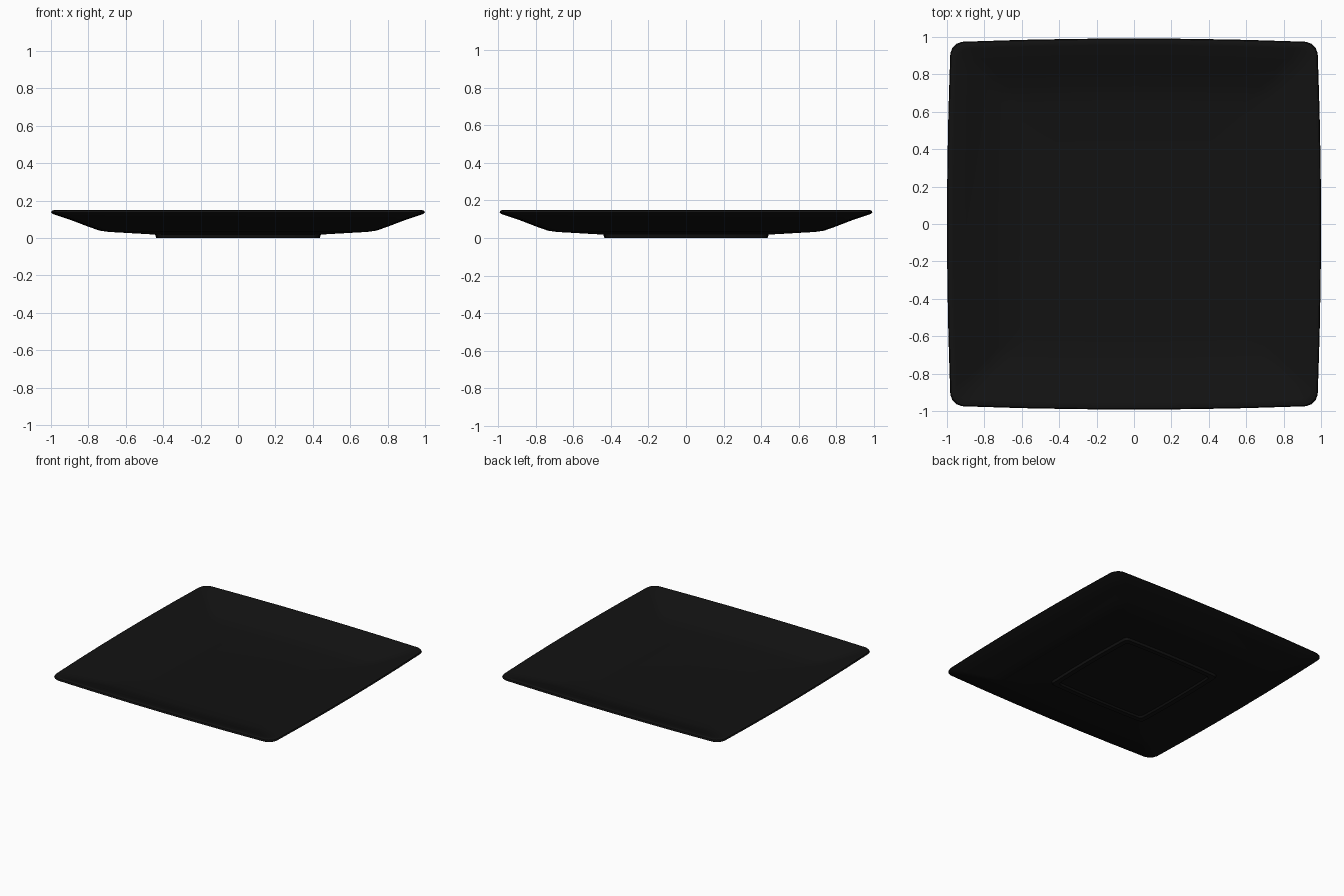
import bpy, bmesh, math

if "Cube" in bpy.data.objects:
    bpy.data.objects.remove(bpy.data.objects["Cube"])

black = bpy.data.materials.new("black_glaze")
black.diffuse_color = (0.006, 0.006, 0.006, 1)
black.use_nodes = True
black.node_tree.nodes["Principled BSDF"].inputs["Base Color"].default_value = black.diffuse_color


def outline(s, z):
    """Square ring with gently bowed sides and small rounded corners, half width s."""
    r, c = 0.075, 0.983        # corner radius, half width near the corners
    quarter = []
    for t in (-0.9, -0.6, -0.3, 0, 0.3, 0.6, 0.9):          # bowed side
        quarter.append((c + 0.017 * (1 - (t / 0.9) ** 2), t))
    for a in (10, 32, 58, 80):                              # corner
        a = math.radians(a)
        quarter.append((c - r + r * math.cos(a), c - r + r * math.sin(a)))
    ring = []
    for k in range(4):
        ca, sa = round(math.cos(k * math.pi / 2)), round(math.sin(k * math.pi / 2))
        ring += [(s * (x * ca - y * sa), s * 0.992 * (x * sa + y * ca), z) for x, y in quarter]
    return ring


def loft(name, profile):
    """Stack outlines along a (half width, height) profile and cap both ends."""
    bm = bmesh.new()
    rings = [[bm.verts.new(p) for p in outline(s, z)] for s, z in profile]
    n = len(rings[0])
    for a, b in zip(rings, rings[1:]):
        for i in range(n):
            j = (i + 1) % n
            bm.faces.new((a[i], a[j], b[j], b[i]))
    bm.faces.new(rings[0])
    bm.faces.new(rings[-1])
    bmesh.ops.recalc_face_normals(bm, faces=bm.faces)
    me = bpy.data.meshes.new(name)
    bm.to_mesh(me)
    bm.free()
    ob = bpy.data.objects.new(name, me)
    bpy.context.collection.objects.link(ob)
    me.materials.append(black)
    bpy.context.view_layer.objects.active = ob
    ob.select_set(True)
    bpy.ops.object.shade_smooth_by_angle(angle=math.radians(35))
    ob.select_set(False)


# Plate: recessed underside, foot rim, flared wall, lip, inner slope and flat well
loft("square_plate", [
    (0.39, 0.012), (0.40, 0.0), (0.437, 0.0), (0.443, 0.018),
    (0.60, 0.027), (0.69, 0.032), (0.74, 0.039), (0.80, 0.06), (0.90, 0.098),
    (0.99, 0.128), (1.0, 0.136), (0.995, 0.146), (0.98, 0.15), (0.965, 0.147),
    (0.90, 0.124), (0.80, 0.088), (0.74, 0.068), (0.69, 0.058), (0.60, 0.052),
    (0.40, 0.046)])
